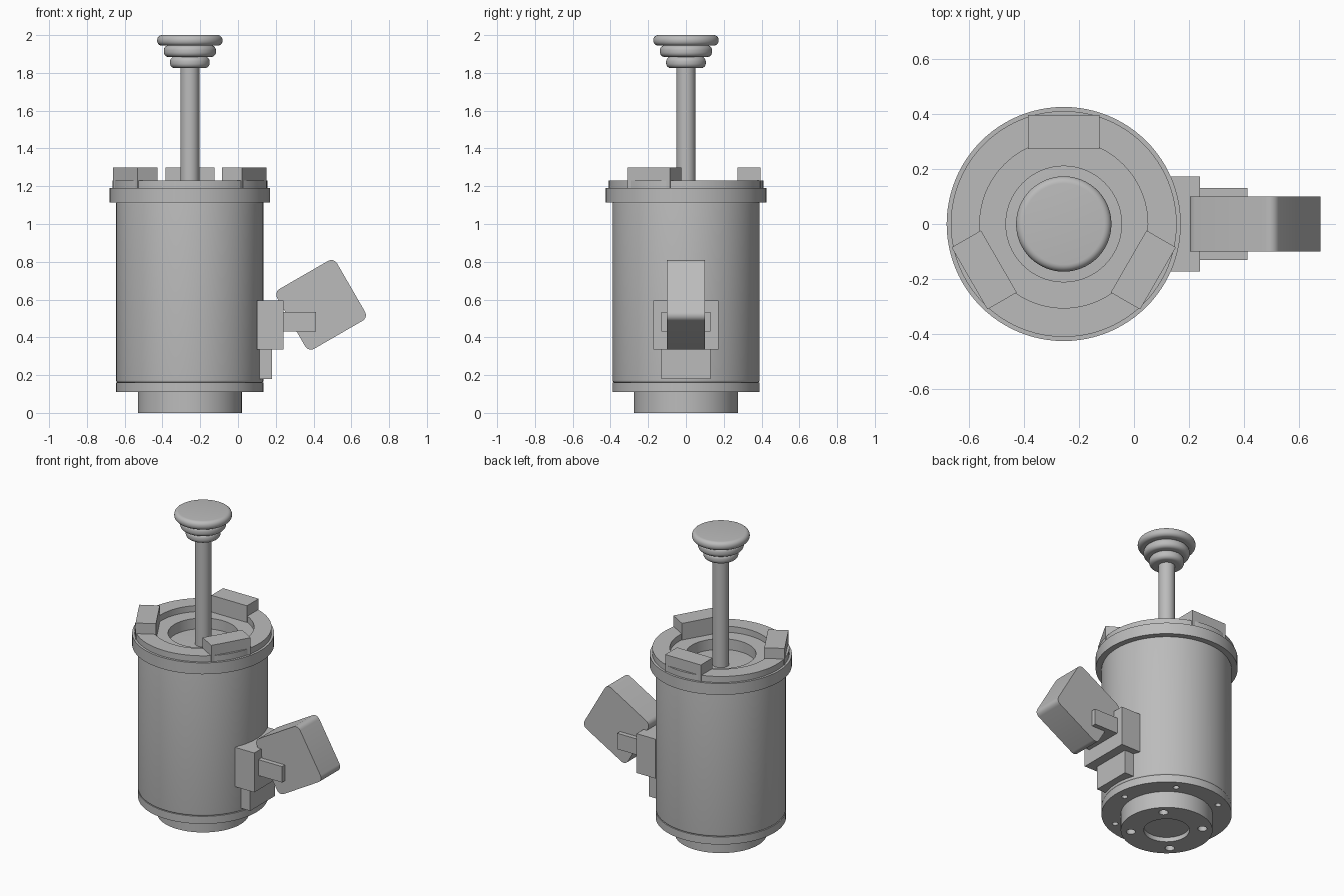
import bpy
import bmesh
from math import cos, sin, pi, radians
from mathutils import Matrix, Vector

AXIS_X = -0.255   # vertical axis of the round parts
STEPS = 96

default = bpy.data.objects.get("Cube")
if default:
    bpy.data.objects.remove(default, do_unlink=True)

grey = bpy.data.materials.new("plain grey")
grey.use_nodes = True
grey.diffuse_color = (0.5, 0.5, 0.5, 1)
grey.node_tree.nodes["Principled BSDF"].inputs["Base Color"].default_value = (0.5, 0.5, 0.5, 1)


def finish(name, bm):
    """Turn a bmesh into a named grey object."""
    bmesh.ops.recalc_face_normals(bm, faces=bm.faces)
    mesh = bpy.data.meshes.new(name)
    bm.to_mesh(mesh)
    bm.free()
    mesh.materials.append(grey)
    obj = bpy.data.objects.new(name, mesh)
    bpy.context.collection.objects.link(obj)
    return obj


def smooth(obj):
    bpy.ops.object.select_all(action='DESELECT')
    obj.select_set(True)
    bpy.context.view_layer.objects.active = obj
    bpy.ops.object.shade_smooth_by_angle(angle=radians(35))


def lathe(name, profile, closed=False):
    """Spin an (r, z) profile around the vertical axis."""
    bm = bmesh.new()
    verts = [bm.verts.new((AXIS_X + r, 0, z)) for r, z in profile]
    edges = [bm.edges.new(pair) for pair in zip(verts, verts[1:])]
    if closed:
        edges.append(bm.edges.new((verts[-1], verts[0])))
    bmesh.ops.spin(bm, geom=verts + edges, cent=(AXIS_X, 0, 0), axis=(0, 0, 1),
                   angle=2 * pi, steps=STEPS, use_merge=True)
    bmesh.ops.remove_doubles(bm, verts=bm.verts, dist=1e-5)
    obj = finish(name, bm)
    smooth(obj)
    return obj


def disc(name, radius, z0, z1, soft=0.0):
    """Solid cylinder with optionally rounded rims."""
    profile = [(0, z0)]
    if soft:
        for start, z in ((-pi / 2, z0 + soft), (0, z1 - soft)):
            for i in range(7):
                a = start + i * pi / 12
                profile.append((radius - soft + soft * cos(a), z + soft * sin(a)))
    else:
        profile += [(radius, z0), (radius, z1)]
    return lathe(name, profile + [(0, z1)])


def box(name, low, high, turn=None, soft=0.0):
    """Block between two corners, rounded along y if soft, then transformed."""
    low, high = Vector(low), Vector(high)
    bm = bmesh.new()
    bmesh.ops.create_cube(bm, size=1)
    bmesh.ops.scale(bm, vec=high - low, verts=bm.verts)
    if soft:
        along_y = [e for e in bm.edges
                   if abs(e.verts[0].co.y - e.verts[1].co.y) > 0.01]
        bmesh.ops.bevel(bm, geom=along_y, offset=soft, segments=6,
                        profile=0.5, affect='EDGES')
    bmesh.ops.translate(bm, vec=(low + high) / 2, verts=bm.verts)
    if turn:
        bmesh.ops.transform(bm, matrix=turn, verts=bm.verts)
    obj = finish(name, bm)
    if soft:
        smooth(obj)
    return obj


# Base: foot, shallow socket and lower flange in one turned part
base = lathe("base", [(0, 0.03), (0.137, 0.03), (0.137, 0), (0.275, 0),
                      (0.275, 0.11), (0.39, 0.11), (0.39, 0.16), (0, 0.16)])

# Bolt holes under the foot and the lower flange
holes = bmesh.new()
for count, offset, ring, radius, z, depth in (
        (4, pi / 4, 0.215, 0.028, 0, 0.05),
        (6, 0, 0.328, 0.018, 0.11, 0.03)):
    for i in range(count):
        a = offset + i * 2 * pi / count
        place = Matrix.Translation((AXIS_X + ring * cos(a), ring * sin(a), z))
        bmesh.ops.create_cone(holes, cap_ends=True, segments=24, radius1=radius,
                              radius2=radius, depth=2 * depth, matrix=place)
cutter = finish("bolt_hole_cutter", holes)
cutter.hide_render = True
cut = base.modifiers.new("bolt holes", 'BOOLEAN')
cut.operation = 'DIFFERENCE'
cut.solver = 'EXACT'
cut.object = cutter
bpy.context.view_layer.objects.active = base
bpy.ops.object.modifier_apply(modifier=cut.name)
bpy.data.objects.remove(cutter, do_unlink=True)
smooth(base)

# Main barrel
disc("barrel", 0.39, 0.16, 1.12, 0.012)

# Top collar: wide flange with a raised rim and an open centre
lathe("top_collar", [(0.21, 1.115), (0.425, 1.115), (0.425, 1.19), (0.41, 1.19),
                     (0.41, 1.23), (0.305, 1.23), (0.305, 1.19), (0.21, 1.19)],
      closed=True)

# Three lugs spaced evenly on the rim
centre = Matrix.Translation((AXIS_X, 0, 0))
for i in range(3):
    box(f"rim_lug_{i + 1}", (-0.13, 0.272, 1.19), (0.13, 0.395, 1.3),
        centre @ Matrix.Rotation(i * 2 * pi / 3, 4, 'Z'))

# Plunger rod and stepped knob
disc("plunger_rod", 0.05, 1.11, 1.84)
for name, radius, z0, z1 in (("knob_lower", 0.105, 1.825, 1.886),
                             ("knob_middle", 0.138, 1.884, 1.946),
                             ("knob_top", 0.173, 1.944, 2.0)):
    disc(name, radius, z0, z1, 0.026)

# Side bracket, its lower support and the cross arm
box("side_bracket", (0.1, -0.173, 0.335), (0.24, 0.173, 0.595))
box("bracket_support", (0.08, -0.13, 0.18), (0.18, 0.13, 0.36))
box("bracket_arm", (0.22, -0.13, 0.43), (0.412, 0.13, 0.535))

# Tilted block held by the arm
tilt = Matrix.Translation((0.44, 0, 0.572)) @ Matrix.Rotation(radians(-30), 4, 'Y')
box("tilted_block", (-0.183, -0.1, -0.183), (0.183, 0.1, 0.183), tilt, 0.035)
